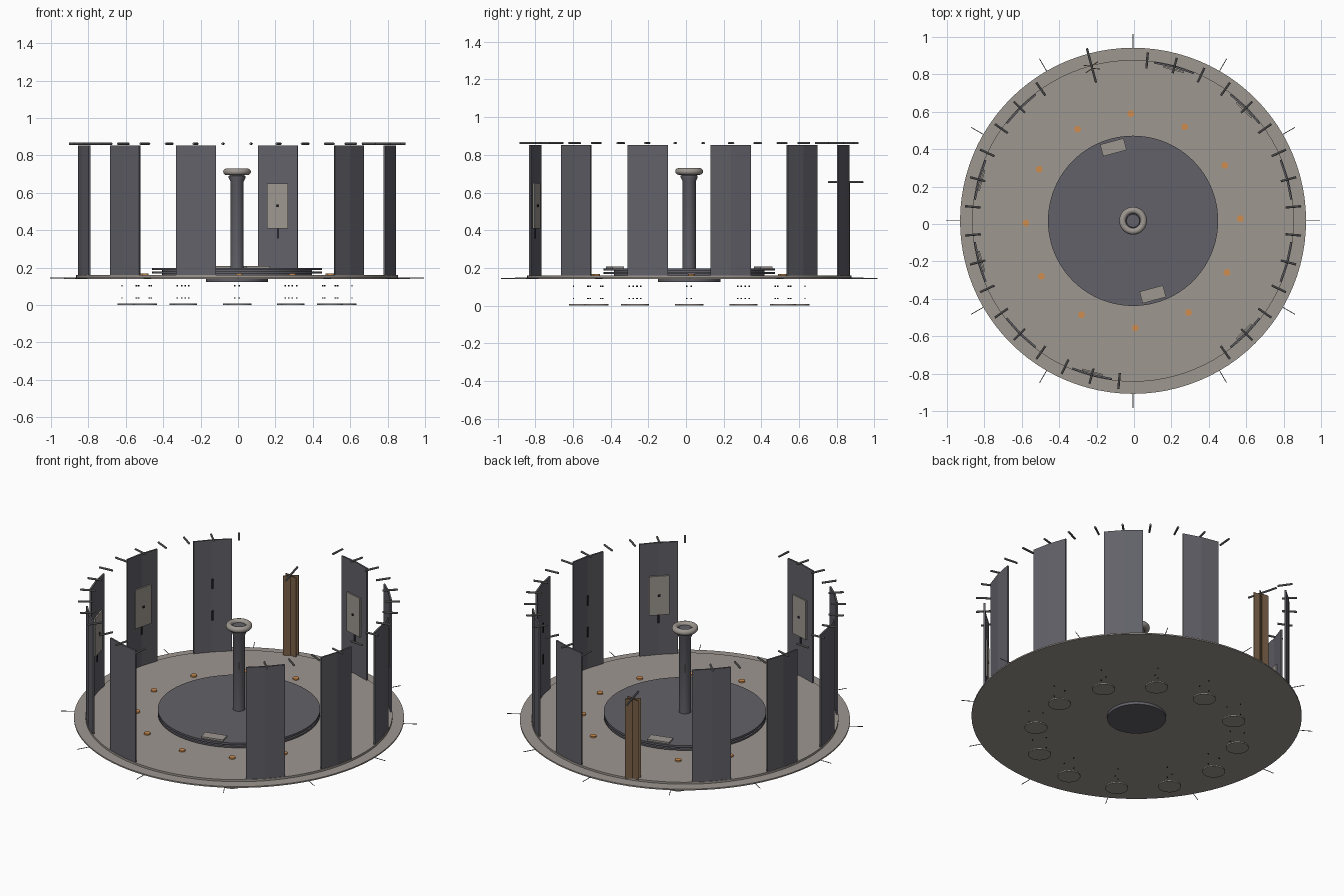
import bpy, bmesh
from math import sin, cos, radians, pi
from mathutils import Vector, Matrix

cube = bpy.data.objects.get("Cube")
if cube:
    bpy.data.objects.remove(cube)

CENTRE = Matrix.Translation((-0.005, 0.017, 0))


def material(name, rgb):
    m = bpy.data.materials.new(name)
    m.use_nodes = True
    m.diffuse_color = (*rgb, 1)
    m.node_tree.nodes["Principled BSDF"].inputs["Base Color"].default_value = (*rgb, 1)
    return m


STONE = material("warm grey", (0.34, 0.31, 0.28))
SLATE = material("slate grey", (0.12, 0.12, 0.14))
METAL = material("clip grey", (0.2, 0.2, 0.2))
WOOD = material("brown wood", (0.2, 0.12, 0.065))
COPPER = material("orange", (0.62, 0.27, 0.08))
BLACK = material("dark slot", (0.02, 0.02, 0.025))


def finish(name, bm, mat, smooth=False):
    """Turn a bmesh into an object placed about the shared centre."""
    bm.transform(CENTRE)
    bmesh.ops.recalc_face_normals(bm, faces=bm.faces)
    mesh = bpy.data.meshes.new(name)
    bm.to_mesh(mesh)
    bm.free()
    mesh.materials.append(mat)
    obj = bpy.data.objects.new(name, mesh)
    bpy.context.collection.objects.link(obj)
    if smooth:
        bpy.ops.object.select_all(action='DESELECT')
        bpy.context.view_layer.objects.active = obj
        obj.select_set(True)
        bpy.ops.object.shade_smooth_by_angle(angle=radians(35))
    return obj


def polar(angle, r=0.0, z=0.0):
    """Frame at an angle: local x points outward, y runs along the circle."""
    return Matrix.Rotation(radians(angle), 4, 'Z') @ Matrix.Translation((r, 0, z))


def add_box(bm, frame, size):
    bmesh.ops.create_cube(bm, size=1, matrix=frame @ Matrix.Diagonal((*size, 1)))


def add_cyl(bm, frame, r, depth, n=16):
    bmesh.ops.create_cone(bm, cap_ends=True, segments=n, radius1=r, radius2=r,
                          depth=depth, matrix=frame)


def disc(name, r, z0, z1, mat, n=96):
    bm = bmesh.new()
    add_cyl(bm, Matrix.Translation((0, 0, (z0 + z1) / 2)), r, z1 - z0, n)
    return finish(name, bm, mat, True)


def lathe(name, profile, mat, n=48, closed=False):
    bm = bmesh.new()
    vs = [bm.verts.new((r, 0, z)) for r, z in profile]
    pairs = list(zip(vs, vs[1:])) + ([(vs[-1], vs[0])] if closed else [])
    edges = [bm.edges.new(p) for p in pairs]
    bmesh.ops.spin(bm, geom=vs + edges, cent=(0, 0, 0), axis=(0, 0, 1),
                   angle=2 * pi, steps=n)
    bmesh.ops.remove_doubles(bm, verts=bm.verts, dist=1e-4)
    return finish(name, bm, mat, True)


def folded_sheet(bm, points, z0, z1, frame):
    """Upright sheet following a closed plan outline."""
    lower = [bm.verts.new(frame @ Vector((x, y, z0))) for x, y in points]
    face = bm.faces.new(lower)
    up = bmesh.ops.extrude_face_region(bm, geom=[face])["geom"]
    bmesh.ops.translate(bm, vec=(0, 0, z1 - z0),
                        verts=[v for v in up if isinstance(v, bmesh.types.BMVert)])


# Floor, hub and turntable
disc("floor_rim", 0.925, 0.14, 0.148, STONE)
disc("floor", 0.86, 0.148, 0.16, STONE)
disc("under_hub", 0.165, 0.124, 0.14, SLATE)
disc("turntable_base", 0.455, 0.168, 0.178, SLATE)
disc("turntable_core", 0.4, 0.16, 0.186, SLATE)
disc("turntable_top", 0.455, 0.186, 0.198, SLATE)
bm = bmesh.new()
for a in (105, -75):
    add_box(bm, polar(a, 0.407, 0.203), (0.065, 0.13, 0.01))
finish("turntable_plates", bm, STONE)

# Central column with a ring on top
lathe("column", [(0, 0.19), (0.035, 0.19), (0.035, 0.66), (0.045, 0.68),
                 (0.045, 0.69), (0.035, 0.695), (0.035, 0.715), (0, 0.715)], SLATE)
ring = [(0.056 + 0.018 * cos(t * pi / 6), 0.712 + 0.018 * sin(t * pi / 6))
        for t in range(12)]
lathe("column_ring", ring, STONE, closed=True)

# Wall panels, each bent once in the middle; two places stay open
PANELS = [a for a in range(15, 375, 30) if a not in (105, 285)]
bm = bmesh.new()
for a in PANELS:
    outer = [(0.858 * cos(radians(d)), 0.858 * sin(radians(d))) for d in (-7.4, 0, 7.4)]
    inner = [(0.848 * cos(radians(d)), 0.848 * sin(radians(d))) for d in (7.4, 0, -7.4)]
    folded_sheet(bm, outer + inner, 0.155, 0.852, polar(a))
finish("wall_panels", bm, SLATE)

# Slots on the inner side of the panels
bm = bmesh.new()
for a in PANELS:
    for z in (0.58, 0.385):
        add_box(bm, polar(a, 0.846, z), (0.006, 0.012, 0.06))
finish("panel_slots", bm, BLACK)

# Inner boards with a small knob
BOARDS = (75, 45, -45, 165, 195, -105)
bm, knobs = bmesh.new(), bmesh.new()
for a in BOARDS:
    add_box(bm, polar(a, 0.838, 0.53), (0.009, 0.115, 0.24))
    add_box(knobs, polar(a, 0.832, 0.53), (0.008, 0.012, 0.012))
finish("boards", bm, STONE)
finish("board_knobs", knobs, BLACK)

# Rods clipped above each panel
TURN = Matrix.Rotation(pi / 2, 4, 'Y')
bm = bmesh.new()
for a in PANELS:
    for d in (-10, 0, 10):
        add_cyl(bm, polar(a + d, 0.86, 0.862) @ TURN, 0.006, 0.085, 10)
finish("top_clips", bm, METAL, True)

# Folded wooden door with its crossbar
bm = bmesh.new()
for s in (-1, 1):
    plan = [(s * 0.018, -0.04), (s * 0.004, 0), (s * 0.018, 0.04),
            (s * 0.023, 0.04), (s * 0.009, 0), (s * 0.023, -0.04)]
    folded_sheet(bm, plan, 0.16, 0.65, polar(105, 0.85))
finish("wooden_door", bm, WOOD)
bm = bmesh.new()
add_cyl(bm, polar(105, 0.86, 0.655) @ TURN, 0.006, 0.19, 10)
finish("door_crossbar", bm, METAL, True)

# Twelve lamps, and a foot disc with screws below each
lamps, feet, screws = bmesh.new(), bmesh.new(), bmesh.new()
for k in range(12):
    a = 1.2 + 30 * k
    add_cyl(lamps, polar(a, 0.573, 0.163), 0.018, 0.01, 20)
    add_cyl(feet, polar(a, 0.575, 0.004), 0.064, 0.008, 32)
    for dx in (-0.04, 0.04):
        for z in (0.038, 0.103):
            add_box(screws, polar(a, 0.575 + dx, z), (0.006, 0.006, 0.006))
finish("lamps", lamps, COPPER, True)
finish("feet", feet, STONE, True)
finish("screws", screws, BLACK)

# Thin spokes reaching past the rim
bm = bmesh.new()
for k in range(12):
    add_cyl(bm, polar(30 * k, 0.95, 0.144) @ TURN, 0.002, 0.1, 6)
finish("rim_spokes", bm, METAL)
